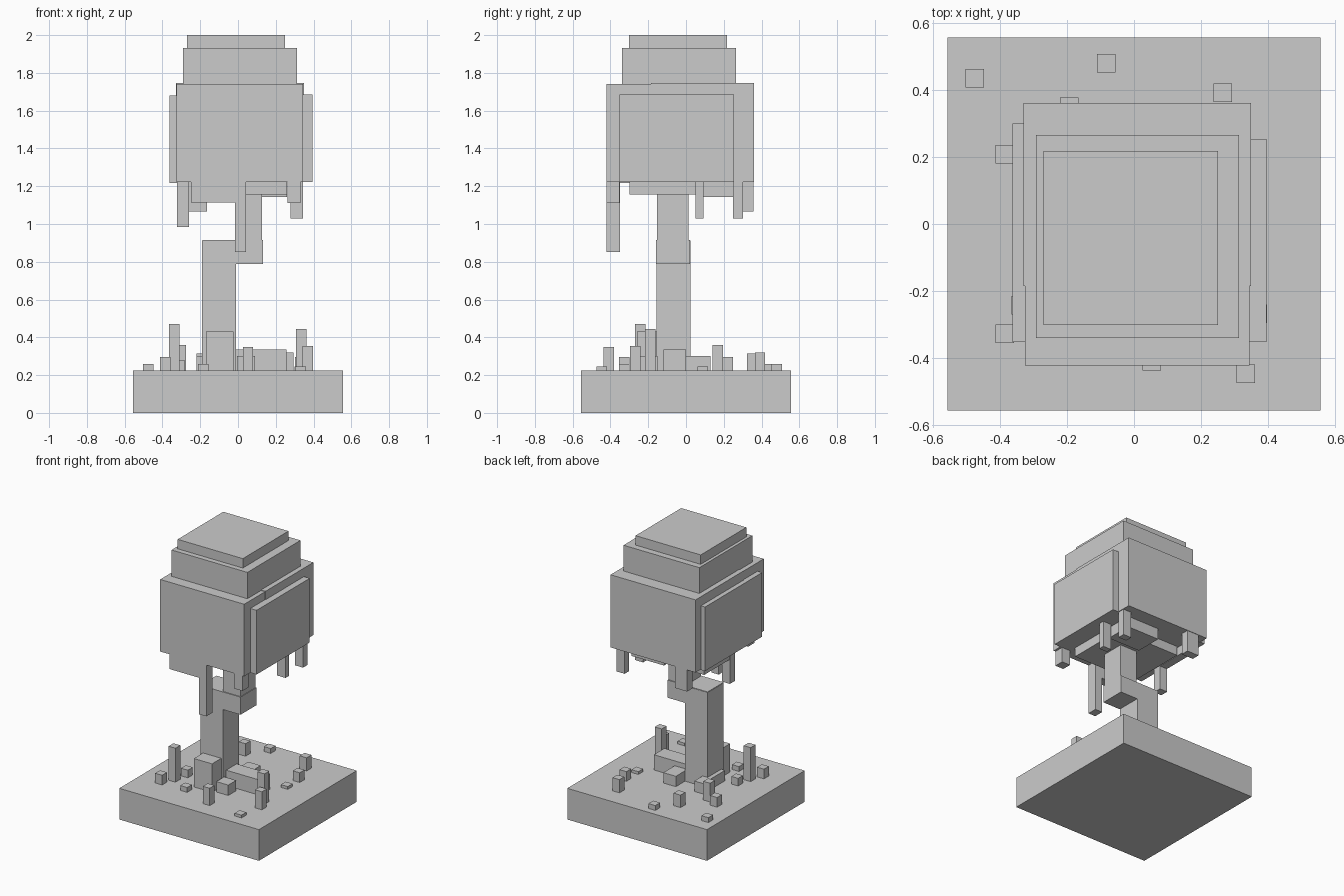
import bpy


def box(name, x0, x1, y0, y1, z0, z1):
    """Add a flat-sided box spanning the given limits."""
    bpy.ops.mesh.primitive_cube_add(size=1, location=((x0 + x1) / 2, (y0 + y1) / 2, (z0 + z1) / 2))
    ob = bpy.context.object
    ob.name = name
    ob.scale = (x1 - x0, y1 - y0, z1 - z0)
    bpy.ops.object.transform_apply(location=False, rotation=False, scale=True)
    return ob


GROUND = 0.225

# Ground slab
box("ground_block", -0.557, 0.557, -0.557, 0.557, 0, GROUND)

# Stepped trunk
box("trunk_lower", -0.19, -0.01, -0.155, 0.025, GROUND, 0.912)
box("trunk_elbow", -0.188, 0.132, -0.16, 0.022, 0.788, 0.915)
box("trunk_upper", -0.012, 0.128, -0.153, 0.014, 0.79, 1.22)

# Roots around the trunk: x0, x1, y0, y1, top
roots = [
    (-0.17, -0.025, -0.26, -0.15, 0.43),
    (-0.015, 0.257, -0.12, 0.0, 0.335),
    (-0.005, 0.09, -0.24, -0.15, 0.30),
    (-0.01, 0.09, 0.0, 0.13, 0.30),
    (-0.22, -0.15, -0.13, 0.12, 0.30),
]
for i, (x0, x1, y0, y1, top) in enumerate(roots):
    box(f"root_{i + 1}", x0, x1, y0, y1, GROUND - 0.01, top)

# Foliage tiers
box("canopy_front", -0.325, 0.345, -0.422, -0.185, 1.222, 1.742)
box("canopy_back", -0.329, 0.349, -0.185, 0.361, 1.222, 1.746)
box("canopy_left_slab", -0.362, -0.32, -0.352, 0.30, 1.218, 1.68)
box("canopy_right_slab", 0.34, 0.395, -0.352, 0.253, 1.222, 1.685)
box("canopy_middle_tier", -0.292, 0.313, -0.34, 0.265, 1.74, 1.932)
box("canopy_top_tier", -0.27, 0.25, -0.302, 0.218, 1.93, 2.0)

# Foliage underside
box("canopy_underside", -0.25, 0.26, -0.30, 0.15, 1.155, 1.23)
box("canopy_underside_back", 0.0, 0.26, 0.05, 0.25, 1.142, 1.23)
box("left_rim", -0.32, -0.26, -0.10, 0.25, 1.16, 1.23)
box("front_fringe", -0.25, -0.015, -0.421, -0.352, 1.115, 1.23)

# Hanging leaf strands: x0, x1, y0, y1, bottom
strands = [
    (-0.016, 0.042, -0.421, -0.35, 0.852),
    (0.262, 0.33, -0.421, -0.352, 1.112),
    (0.278, 0.344, 0.05, 0.092, 1.03),
    (0.278, 0.344, 0.25, 0.302, 1.028),
    (-0.26, -0.164, 0.30, 0.358, 1.065),
    (-0.322, -0.26, -0.10, -0.04, 0.985),
]
for i, (x0, x1, y0, y1, bottom) in enumerate(strands):
    box(f"leaf_strand_{i + 1}", x0, x1, y0, y1, bottom, 1.23)

# Square grass tufts: centre x, centre y, top
tufts = [
    (-0.475, 0.435, 0.26), (-0.083, 0.48, 0.26), (0.265, 0.392, 0.32),
    (-0.385, 0.208, 0.295), (-0.385, -0.327, 0.295), (0.333, -0.447, 0.245),
    (0.053, -0.41, 0.35), (-0.193, 0.35, 0.315), (-0.338, -0.242, 0.47),
    (0.335, -0.19, 0.445), (0.37, -0.268, 0.355), (-0.302, 0.168, 0.36),
    (0.33, 0.22, 0.295), (0.327, 0.088, 0.245), (-0.185, -0.327, 0.26),
    (-0.31, -0.14, 0.28),
]
h = 0.0275
for i, (x, y, top) in enumerate(tufts):
    box(f"grass_tuft_{i + 1}", x - h, x + h, y - h, y + h, GROUND - 0.01, top)
